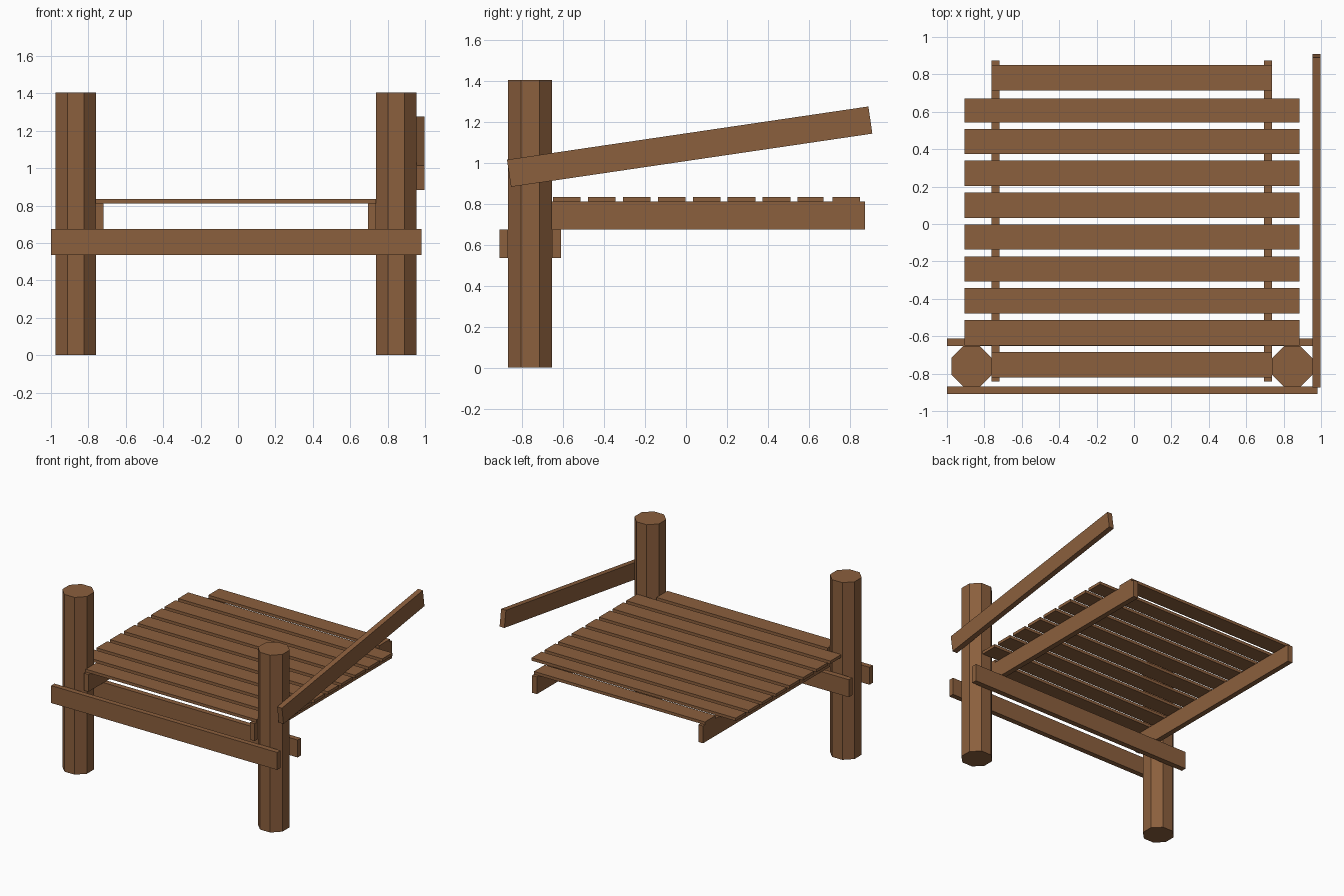
import bpy, bmesh, math
from mathutils import Matrix

if "Cube" in bpy.data.objects:
    bpy.data.objects.remove(bpy.data.objects["Cube"])

wood = bpy.data.materials.new("wood")
wood.diffuse_color = (0.26, 0.115, 0.047, 1)
wood.use_nodes = True
wood.node_tree.nodes["Principled BSDF"].inputs["Base Color"].default_value = wood.diffuse_color


def finish(name, bm):
    me = bpy.data.meshes.new(name)
    bm.to_mesh(me)
    bm.free()
    me.materials.append(wood)
    ob = bpy.data.objects.new(name, me)
    bpy.context.collection.objects.link(ob)
    return ob


def box(name, x, y, z):
    # box from (min, max) ranges, origin at its centre
    bm = bmesh.new()
    bmesh.ops.create_cube(bm, size=1)
    bmesh.ops.scale(bm, verts=bm.verts, vec=(x[1] - x[0], y[1] - y[0], z[1] - z[0]))
    ob = finish(name, bm)
    ob.location = (sum(x) / 2, sum(y) / 2, sum(z) / 2)
    return ob


def post(name, x, y, width, height):
    # octagonal post with flat sides facing the axes
    bm = bmesh.new()
    r = width / 2 / math.cos(math.pi / 8)
    bmesh.ops.create_cone(bm, cap_ends=True, segments=8, radius1=r, radius2=r, depth=height)
    # make sure a flat side, not a corner, faces +x
    if max(v.co.x for v in bm.verts) > width / 2 + 0.001:
        bmesh.ops.rotate(bm, verts=bm.verts, matrix=Matrix.Rotation(math.pi / 8, 3, 'Z'))
    ob = finish(name, bm)
    ob.location = (x, y, height / 2)
    return ob


# two front posts
post("left_post", -0.868, -0.761, 0.216, 1.404)
post("right_post", 0.846, -0.761, 0.216, 1.404)

# cross beams clamping the posts
box("front_beam", (-1.0, 0.98), (-0.91, -0.869), (0.536, 0.674))
box("back_beam", (-1.0, 0.98), (-0.653, -0.611), (0.536, 0.674))

# joists resting on the beams
box("left_joist", (-0.761, -0.72), (-0.843, 0.874), (0.674, 0.811))
box("right_joist", (0.695, 0.737), (-0.843, 0.874), (0.674, 0.811))

# deck planks, the first and last are shorter
for i in range(10):
    yc = -0.752 + i * 0.1705
    if i == 8:
        yc -= 0.005
    half = 0.063 if i == 8 else 0.0675
    x = (-0.761, 0.737) if i in (0, 9) else (-0.905, 0.884)
    box(f"deck_plank_{i + 1}", x, (yc - half, yc + half), (0.811, 0.834))

# sloping hand rail on the right post
rail = box("hand_rail", (0.955, 0.997), (-0.874, 0.909), (1.011, 1.145))
rail.location = (0.976, 0.018, 1.079)
rail.rotation_euler.x = math.atan2(0.26, 1.765)
